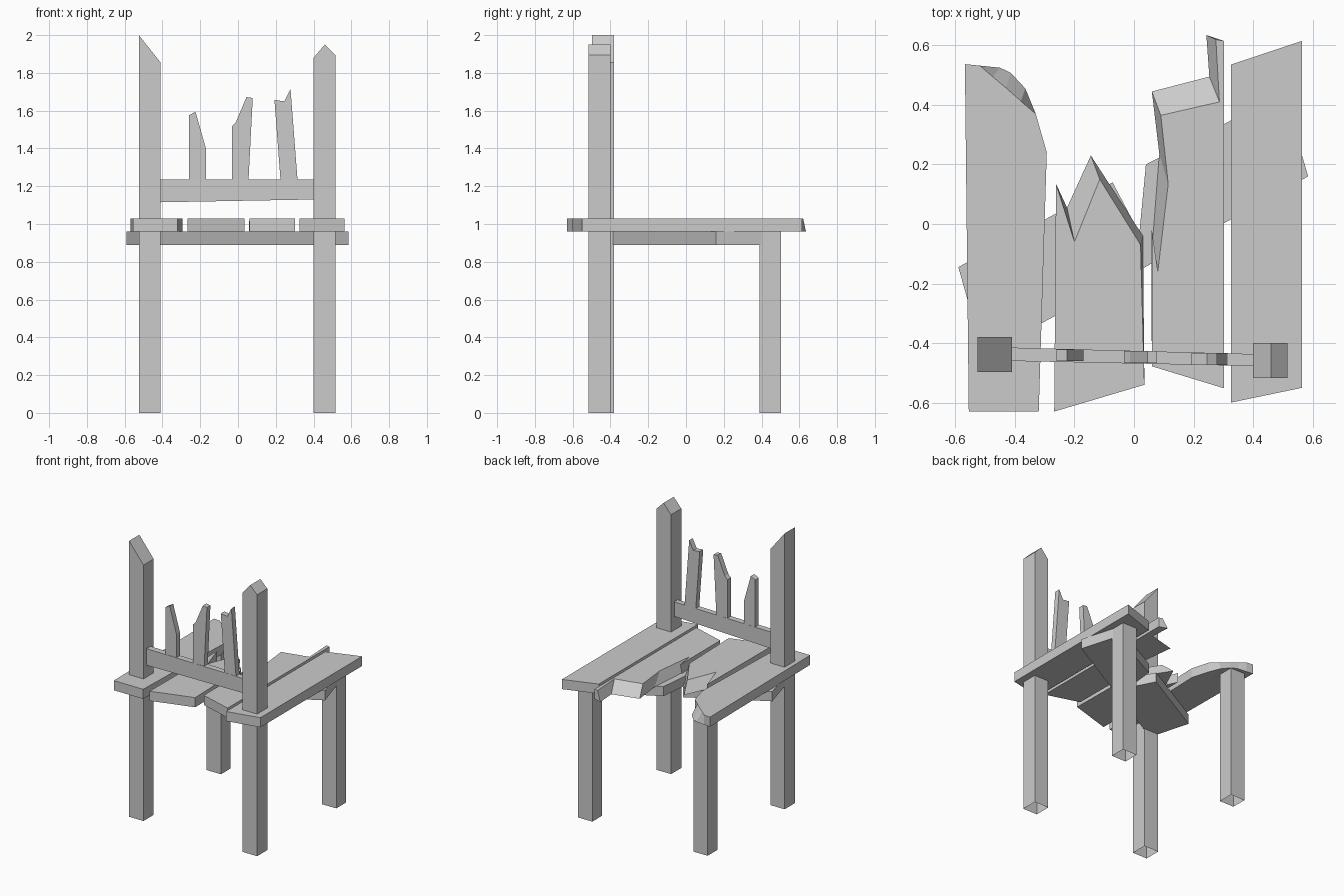
import bpy
import bmesh

default_cube = bpy.data.objects.get("Cube")
if default_cube:
    bpy.data.objects.remove(default_cube, do_unlink=True)

# Single weathered grey material
GREY = (0.6, 0.6, 0.6, 1.0)
grey = bpy.data.materials.new("plain grey wood")
grey.use_nodes = True
grey.diffuse_color = GREY
grey.node_tree.nodes["Principled BSDF"].inputs["Base Color"].default_value = GREY


def loft(name, first, second, open_bottom=False):
    """Join two matching outlines into a closed solid with flat faces."""
    bm = bmesh.new()
    a = [bm.verts.new(p) for p in first]
    b = [bm.verts.new(p) for p in second]
    count = len(a)
    bm.faces.new(a)
    bm.faces.new(list(reversed(b)))
    for i in range(count):
        j = (i + 1) % count
        bm.faces.new((a[j], a[i], b[i], b[j]))
    bmesh.ops.recalc_face_normals(bm, faces=bm.faces)
    if open_bottom:
        base = [f for f in bm.faces if all(v.co.z < 0.001 for v in f.verts)]
        bmesh.ops.delete(bm, geom=base, context="FACES")
    bmesh.ops.remove_doubles(bm, verts=bm.verts, dist=0.0001)
    mesh = bpy.data.meshes.new(name)
    bm.to_mesh(mesh)
    bm.free()
    mesh.materials.append(grey)
    obj = bpy.data.objects.new(name, mesh)
    bpy.context.collection.objects.link(obj)
    return obj


def board(name, top, changed=None, low=0.96, high=1.03):
    """Lying plank; 'changed' gives underside corners that differ from the top."""
    under = list(top)
    for index, point in (changed or {}).items():
        under[index] = point
    return loft(name, [(x, y, high) for x, y in top],
                [(x, y, low) for x, y in under])


def upright(name, profile, near, far, open_bottom=False):
    """Standing piece: front profile extruded in depth."""
    return loft(name, [(x, near, z) for x, z in profile],
                [(x, far, z) for x, z in profile], open_bottom)


# Tall back posts with broken tops
upright("right_back_post",
        [(-.525, 0), (-.41, 0), (-.41, 1.855), (-.525, 2)],
        -.497, -.38, True)
upright("left_back_post",
        [(.40, 0), (.515, 0), (.515, 1.895), (.46, 1.95), (.40, 1.88)],
        -.517, -.40, True)

# Short legs under the far end of the seat
for side, left, near in (("right", -.525, .39), ("left", .40, .39)):
    right = left + .115
    upright(side + "_leg",
            [(left, 0), (right, 0), (right, .96), (left, .96)],
            near, near + .112, True)

# Slightly skewed rail between the posts
loft("back_rail",
     [(-.415, -.46, 1.115), (.405, -.477, 1.13),
      (.405, -.477, 1.235), (-.415, -.46, 1.235)],
     [(-.415, -.415, 1.115), (.405, -.437, 1.13),
      (.405, -.437, 1.235), (-.415, -.415, 1.235)])

# Snapped slats standing on the rail
slats = {
    "right_slat": (-.461, [(-.26, 1.22), (-.17, 1.22), (-.17, 1.4),
                           (-.225, 1.595), (-.26, 1.575)]),
    "middle_slat": (-.467, [(-.033, 1.22), (.055, 1.22), (.078, 1.667),
                            (.045, 1.672), (-.013, 1.535), (-.033, 1.515)]),
    "left_slat": (-.473, [(.226, 1.22), (.316, 1.22), (.278, 1.715),
                          (.245, 1.65), (.193, 1.656)]),
}
for name, (near, profile) in slats.items():
    upright(name, profile, near, near + .04)

# Seat planks, with splintered far ends
board("left_outer_plank",
      [(.325, -.6), (.565, -.55), (.565, .615), (.325, .535)])

board("left_inner_plank",
      [(.06, -.478), (.303, -.552), (.303, .615), (.275, .62), (.287, .41),
       (.09, .365), (.115, .135), (.08, -.16), (.06, -.02)],
      {3: (.243, .635), 4: (.253, .495), 5: (.06, .445),
       6: (.085, .235), 7: (.06, -.09), 8: (.058, -.03)})

board("right_inner_plank",
      [(-.268, -.63), (.035, -.54), (.022, -.07), (-.115, .15),
       (-.2, -.06), (-.262, .135)],
      {2: (.03, -.04), 3: (-.145, .23), 4: (-.225, .055)})

board("right_outer_plank",
      [(-.555, -.63), (-.32, -.63), (-.293, .24), (-.33, .37), (-.38, .413),
       (-.43, .457), (-.475, .495), (-.518, .532), (-.568, .537)],
      {4: (-.365, .455), 5: (-.414, .508), 6: (-.45, .525)})

# Diagonal brace beneath the seat, cracked at the middle
board("under_seat_brace",
      [(-.507, -.44), (.028, -.15), (.585, .16), (.503, .44), (.04, .2),
       (.018, -.03), (-.072, .14), (-.59, -.145)],
      low=.89, high=.96)
